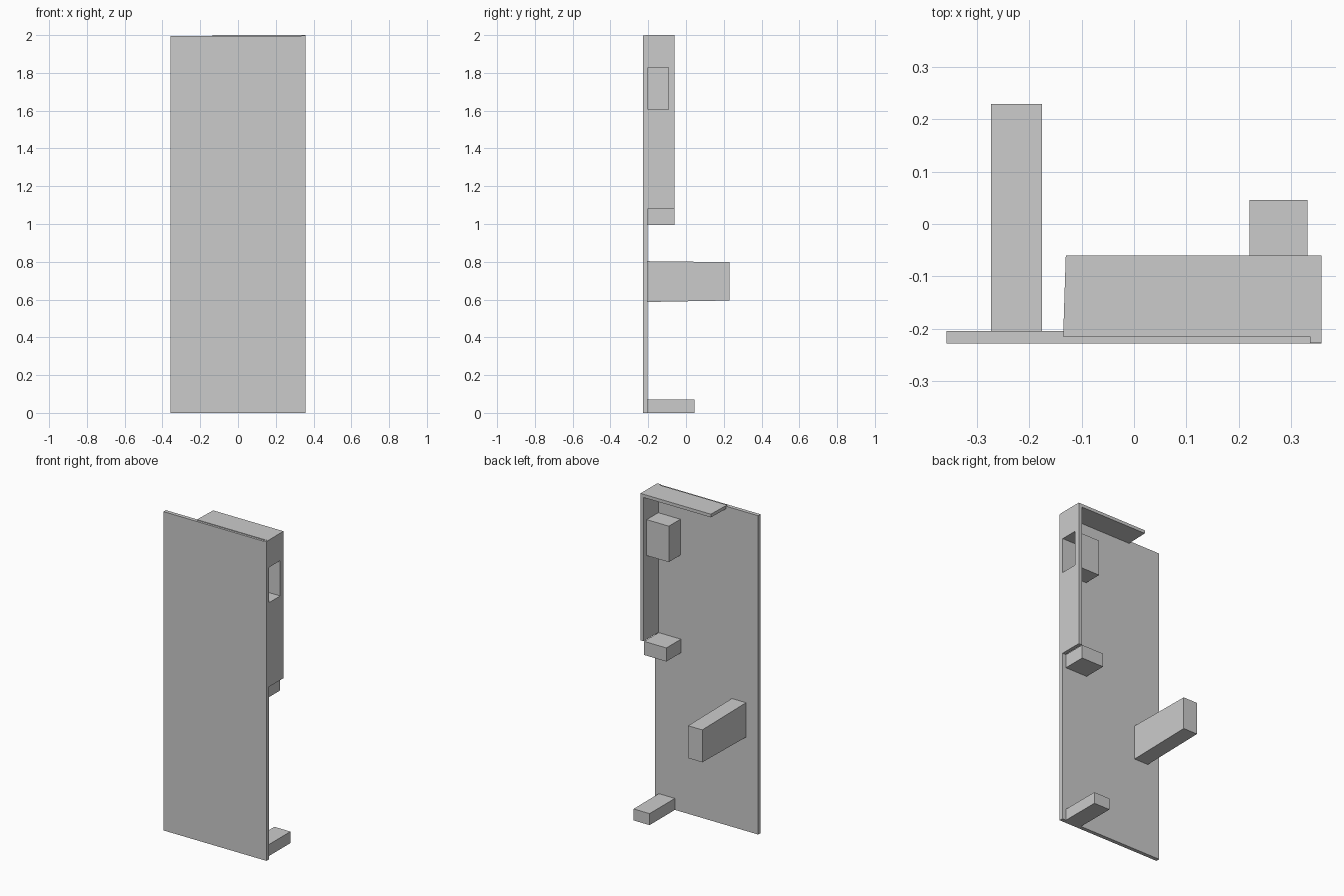
import bpy, bmesh
from mathutils import Vector

if "Cube" in bpy.data.objects:
    bpy.data.objects.remove(bpy.data.objects["Cube"])


def make(name, bm):
    bmesh.ops.recalc_face_normals(bm, faces=bm.faces)
    me = bpy.data.meshes.new(name)
    bm.to_mesh(me)
    bm.free()
    ob = bpy.data.objects.new(name, me)
    bpy.context.collection.objects.link(ob)
    return ob


def prism(name, profile, axis, lo, hi):
    """Extrude a 2D profile (remaining axes in x, y, z order) along one axis."""
    bm = bmesh.new()
    verts = []
    for a, b in profile:
        co = [a, b]
        co.insert(axis, lo)
        verts.append(bm.verts.new(co))
    face = bm.faces.new(verts)
    ext = bmesh.ops.extrude_face_region(bm, geom=[face])
    move = Vector((0, 0, 0))
    move[axis] = hi - lo
    bmesh.ops.translate(bm, vec=move,
                        verts=[g for g in ext["geom"] if isinstance(g, bmesh.types.BMVert)])
    # keep the starting cap so the prism is closed
    if not any(len(f.verts) == len(profile) and all(abs(v.co[axis] - lo) < 1e-6 for v in f.verts)
               for f in bm.faces):
        bm.faces.new(verts)
    return make(name, bm)


def box(name, x, y, z):
    return prism(name, [(x[0], y[0]), (x[1], y[0]), (x[1], y[1]), (x[0], y[1])], 2, *z)


W, FRONT, INNER, BACK = 0.357, -0.228, -0.204, -0.06

# main front sheet
box("front_panel", (-W, W), (FRONT, INNER), (0, 1.996))

# return flanges along the top and the upper right side
prism("top_flange", [(-0.135, INNER - 0.01), (W, INNER - 0.01), (W, BACK), (-0.13, BACK)],
      2, 1.98, 2.0)
side = box("side_flange", (W - 0.022, W), (FRONT + 0.001, BACK), (1.08, 1.999))

# rectangular window cut through the side flange
cutter = box("window_cutter", (0.3, 0.4), (INNER, -0.09), (1.605, 1.83))
cutter.hide_render = True
cutter.hide_viewport = True
cut = side.modifiers.new("window", "BOOLEAN")
cut.object = cutter
cut.operation = "DIFFERENCE"
cut.solver = "EXACT"

# hollow pocket behind the window, open towards the right
pocket = box("latch_pocket", (0.182, W), (INNER, -0.09), (1.605, 1.83))
bm = bmesh.new()
bm.from_mesh(pocket.data)
mouth = [f for f in bm.faces if all(v.co.x > W - 1e-4 for v in f.verts)]
bmesh.ops.delete(bm, geom=mouth, context="FACES")
bm.to_mesh(pocket.data)
bm.free()
shell = pocket.modifiers.new("shell", "SOLIDIFY")
shell.thickness = 0.003
shell.offset = -1

# blocks behind the panel
box("middle_block", (0.178, 0.332), (INNER - 0.005, BACK), (0.995, 1.08))
box("foot_block", (0.22, 0.331), (INNER - 0.005, 0.046), (0, 0.072))

# long, slightly tapered arm
prism("rear_arm", [(INNER - 0.005, 0.587), (0.229, 0.595), (0.229, 0.798), (INNER - 0.005, 0.803)],
      0, -0.273, -0.175)
